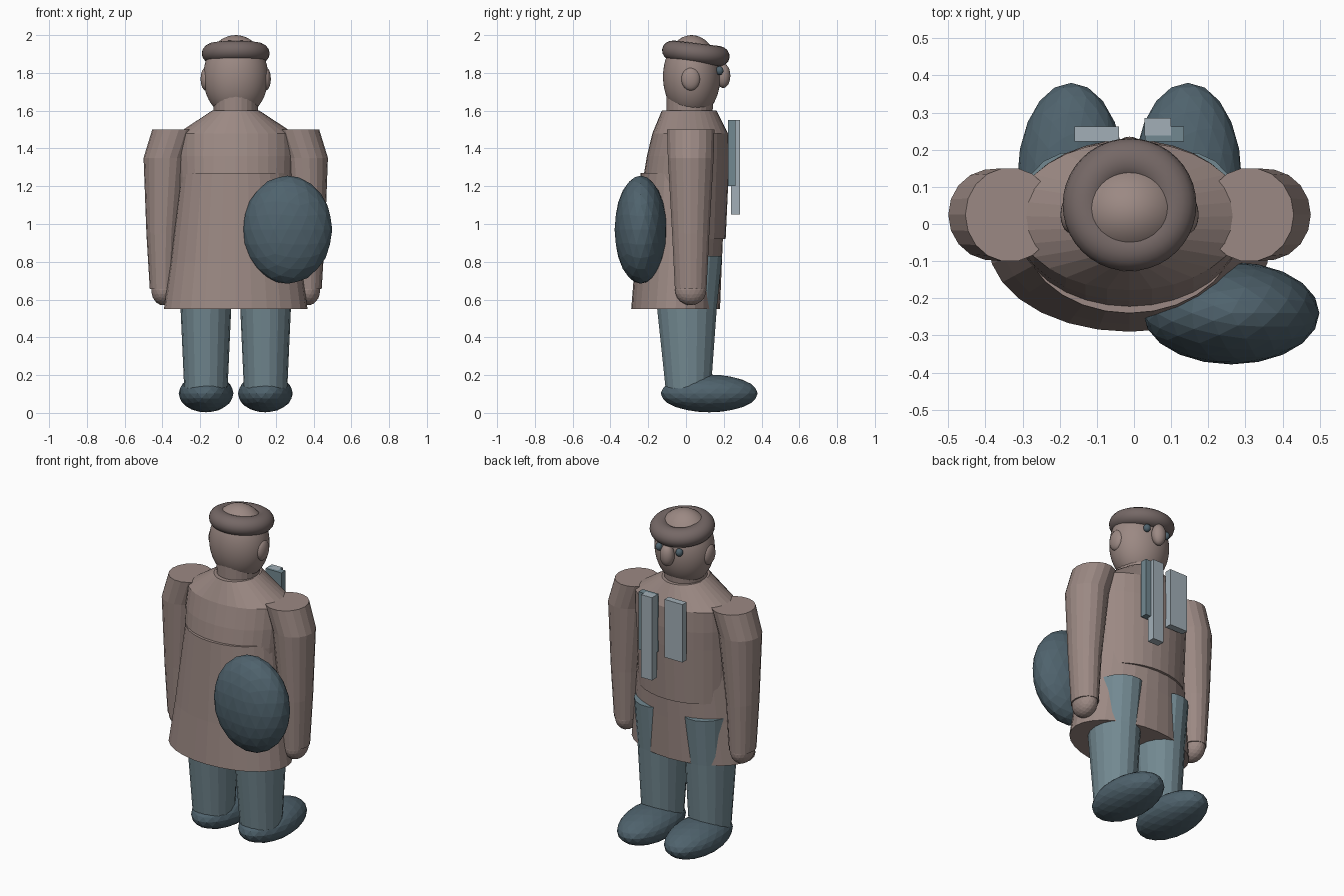
import bpy, bmesh, math
from mathutils import Matrix, Vector

if "Cube" in bpy.data.objects:
    bpy.data.objects.remove(bpy.data.objects["Cube"])

CX = -0.012  # body mid-line


def material(name, rgb):
    m = bpy.data.materials.new(name)
    m.diffuse_color = (*rgb, 1)
    m.use_nodes = True
    m.node_tree.nodes["Principled BSDF"].inputs["Base Color"].default_value = m.diffuse_color
    return m


BROWN = material("dusty_brown", (0.33, 0.25, 0.228))
DARK_BROWN = material("dark_brown", (0.178, 0.138, 0.132))
TEAL = material("grey_blue", (0.17, 0.25, 0.285))
SLATE = material("dark_slate", (0.078, 0.123, 0.152))
PALE = material("pale_grey_blue", (0.36, 0.43, 0.475))


def finish(name, bm, mat, smooth=None):
    bmesh.ops.recalc_face_normals(bm, faces=bm.faces)
    me = bpy.data.meshes.new(name)
    bm.to_mesh(me)
    bm.free()
    ob = bpy.data.objects.new(name, me)
    bpy.context.collection.objects.link(ob)
    me.materials.append(mat)
    if smooth:
        bpy.ops.object.select_all(action='DESELECT')
        ob.select_set(True)
        bpy.context.view_layer.objects.active = ob
        bpy.ops.object.shade_smooth_by_angle(angle=math.radians(smooth))
    return ob


def ellipsoid(name, centre, radii, mat, subdiv=3, smooth=None):
    bm = bmesh.new()
    bmesh.ops.create_icosphere(bm, subdivisions=subdiv, radius=1,
                               matrix=Matrix.Translation(centre) @ Matrix.Diagonal((*radii, 1)))
    return finish(name, bm, mat, smooth)


def loft(name, rings, mat, seg=24):
    """Closed tube through elliptical rings (z, cx, cy, rx, ry)."""
    bm = bmesh.new()
    loops = []
    for z, cx, cy, rx, ry in rings:
        loops.append([bm.verts.new((cx + rx * math.cos(2 * math.pi * i / seg),
                                    cy + ry * math.sin(2 * math.pi * i / seg), z))
                      for i in range(seg)])
    for a, b in zip(loops, loops[1:]):
        for i in range(seg):
            j = (i + 1) % seg
            bm.faces.new((a[i], a[j], b[j], b[i]))
    bm.faces.new(loops[0])
    bm.faces.new(loops[-1])
    return finish(name, bm, mat)


def box(name, lo, hi, mat):
    lo, hi = Vector(lo), Vector(hi)
    bm = bmesh.new()
    bmesh.ops.create_cube(bm, size=1, matrix=Matrix.Translation((lo + hi) / 2)
                          @ Matrix.Diagonal((*(hi - lo), 1)))
    return finish(name, bm, mat)


# Flared coat skirt and the rounded upper body
loft("coat_skirt", [(0.55, CX, -0.055, 0.38, 0.235), (0.80, CX, -0.04, 0.345, 0.23),
                    (1.27, CX, -0.015, 0.29, 0.225)], BROWN, 28)
loft("coat_top", [(0.92, CX, 0.0, 0.295, 0.21), (1.25, CX, 0.0, 0.305, 0.225),
                  (1.36, CX, 0.01, 0.31, 0.217), (1.48, CX, 0.022, 0.308, 0.2),
                  (1.60, CX, 0.017, 0.125, 0.145)], BROWN, 32)

# Head with neck and face
loft("neck", [(1.56, CX, 0.018, 0.115, 0.12), (1.68, CX, 0.022, 0.12, 0.125)], BROWN, 24)
ellipsoid("head", (CX, 0.03, 1.78), (0.172, 0.152, 0.22), BROWN, 4, 30)
ellipsoid("nose", (CX, 0.197, 1.785), (0.042, 0.038, 0.065), BROWN, 3, 30)

# Rolled cap brim, tipped toward the face
bm = bmesh.new()
N, M = 40, 16
grid = []
for i in range(N):
    a = 2 * math.pi * i / N
    ring = []
    for k in range(M):
        b = 2 * math.pi * k / M
        r = 0.12 + 0.06 * math.cos(b)
        ring.append(bm.verts.new((r * math.cos(a), r * math.sin(a), 0.054 * math.sin(b))))
    grid.append(ring)
for i in range(N):
    for k in range(M):
        p, q = grid[i], grid[(i + 1) % N]
        bm.faces.new((p[k], q[k], q[(k + 1) % M], p[(k + 1) % M]))
bm.transform(Matrix.Translation((CX, 0.052, 1.903)) @ Matrix.Rotation(-0.12, 4, 'X'))
finish("cap_brim", bm, DARK_BROWN, 30)

# Paired parts
for side, s in (("left", -1), ("right", 1)):
    def at(x):
        return CX + s * x
    ellipsoid(side + "_ear", (at(0.158), 0.025, 1.768), (0.028, 0.05, 0.062), BROWN, 3, 30)
    ellipsoid(side + "_eye", (at(0.068), 0.178, 1.812), (0.021, 0.021, 0.024), SLATE, 2, 30)
    loft(side + "_sleeve", [(0.655, at(0.385), 0.025, 0.07, 0.085),
                            (0.95, at(0.385), 0.025, 0.088, 0.1),
                            (1.35, at(0.37), 0.025, 0.118, 0.123),
                            (1.50, at(0.322), 0.025, 0.12, 0.127)], BROWN, 18)
    ellipsoid(side + "_hand", (at(0.385), 0.025, 0.65), (0.062, 0.083, 0.08), BROWN, 3)
    loft(side + "_leg", [(0.13, at(0.158), 0.012, 0.115, 0.122),
                         (0.55, at(0.158), 0.005, 0.134, 0.16),
                         (0.83, at(0.158), 0.008, 0.147, 0.186)], TEAL, 18)
    ellipsoid(side + "_boot", (at(0.157), 0.123, 0.103), (0.145, 0.257, 0.1), SLATE, 3)

# Bag slung behind the hip
ellipsoid("bag", (0.262, -0.24, 0.97), (0.237, 0.138, 0.286), SLATE, 3)

# Chest strips
box("wide_strip", (-0.16, 0.222, 1.20), (-0.04, 0.262, 1.55), PALE)
box("long_strip", (0.028, 0.238, 1.05), (0.10, 0.285, 1.55), PALE)
box("back_strip", (0.03, 0.222, 1.20), (0.135, 0.262, 1.55), TEAL)
